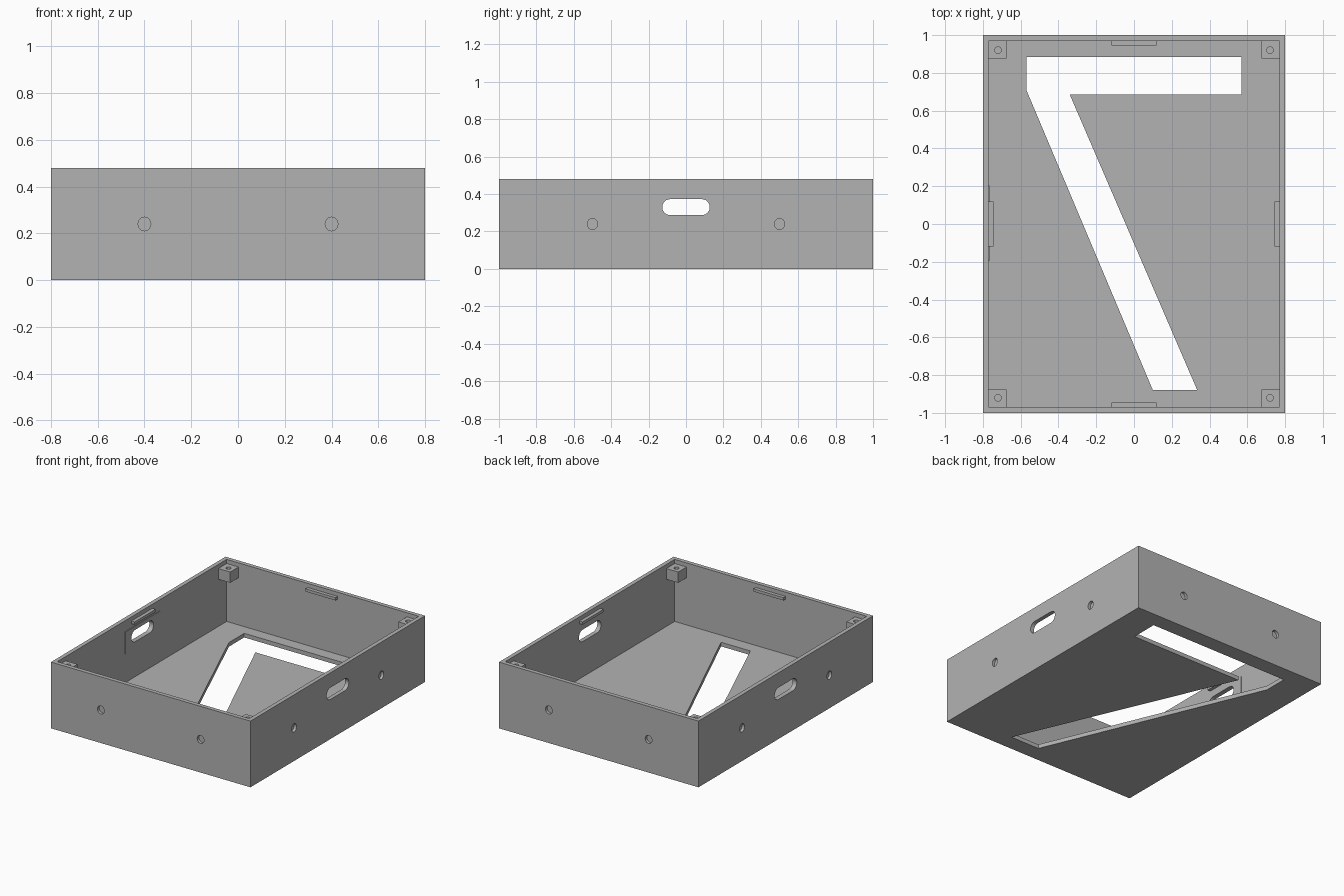
import bpy, bmesh
from math import cos, sin, pi

if "Cube" in bpy.data.objects:
    bpy.data.objects.remove(bpy.data.objects["Cube"])

grey = bpy.data.materials.new("plain grey")
grey.use_nodes = True
colour = (0.45, 0.45, 0.45, 1)
grey.diffuse_color = colour
grey.node_tree.nodes["Principled BSDF"].inputs["Base Color"].default_value = colour

W, L, H = 0.8, 1.0, 0.48      # half width, half length, height
WALL = 0.03
IX, IY = W - WALL, L - WALL   # inner faces of the walls
LEDGE = H - WALL              # top of the lid supports


def prism(name, outline, axis, start, end):
    """Extrude a 2D outline along an axis."""
    place = {"x": lambda u, v, w: (w, u, v),
             "y": lambda u, v, w: (u, w, v),
             "z": lambda u, v, w: (u, v, w)}[axis]
    bm = bmesh.new()
    low = [bm.verts.new(place(u, v, start)) for u, v in outline]
    high = [bm.verts.new(place(u, v, end)) for u, v in outline]
    bm.faces.new(low)
    bm.faces.new(high)
    n = len(outline)
    for i in range(n):
        j = (i + 1) % n
        bm.faces.new((low[i], low[j], high[j], high[i]))
    bmesh.ops.recalc_face_normals(bm, faces=bm.faces)
    mesh = bpy.data.meshes.new(name)
    bm.to_mesh(mesh)
    bm.free()
    mesh.materials.append(grey)
    obj = bpy.data.objects.new(name, mesh)
    bpy.context.collection.objects.link(obj)
    return obj


def box(name, x0, x1, y0, y1, z0, z1):
    return prism(name, [(x0, y0), (x1, y0), (x1, y1), (x0, y1)], "z", z0, z1)


def ellipse(u, v, ru, rv, n=32):
    return [(u + ru * cos(2 * pi * i / n), v + rv * sin(2 * pi * i / n))
            for i in range(n)]


def pill(u, v, half, r, n=12):
    right = [(u + half - r + r * cos(a), v + r * sin(a))
             for a in (pi * i / n - pi / 2 for i in range(n + 1))]
    return right + [(2 * u - p, 2 * v - q) for p, q in right]


def cut(obj, cutter):
    """Subtract the cutter from obj, then discard it."""
    cutter.hide_render = True
    mod = obj.modifiers.new("cut", "BOOLEAN")
    mod.operation, mod.solver, mod.object = "DIFFERENCE", "EXACT", cutter
    bpy.context.view_layer.objects.active = obj
    bpy.ops.object.modifier_apply(modifier=mod.name)
    bpy.data.objects.remove(cutter)


def smooth(obj):
    bpy.ops.object.select_all(action="DESELECT")
    obj.select_set(True)
    bpy.context.view_layer.objects.active = obj
    bpy.ops.object.shade_smooth_by_angle(angle=pi / 6)


def slot_cutter():
    return prism("slot_cutter", pill(0, 0.33, 0.127, 0.043), "x", -1, 1)


# Open tray with a cut-out floor
tray = box("tray", -W, W, -L, L, 0, H)
cut(tray, box("cavity", -IX, IX, -IY, IY, WALL, 1))
opening = [(-0.57, 0.885), (0.57, 0.885), (0.57, 0.685), (-0.34, 0.685),
           (0.335, -0.88), (0.1, -0.88), (-0.57, 0.71)]
cut(tray, prism("floor_opening", opening, "z", -0.1, 0.1))

# Rounded slots through both side walls
cut(tray, slot_cutter())

# Shallow round sockets on the outside of each wall
DEPTH = 0.02
for side in (-1, 1):
    for along in (-1, 1):
        cut(tray, prism("socket", ellipse(along * 0.4, 0.24, 0.027, 0.029), "y",
                        side * (L - DEPTH), side * (L + 0.1)))
        cut(tray, prism("socket", ellipse(along * 0.5, 0.24, 0.027, 0.03), "x",
                        side * (W - DEPTH), side * (W + 0.1)))
smooth(tray)

# Drilled corner blocks that carry the lid
BLOCK, SINK = 0.095, 0.01
for sx, x_name in ((-1, "right"), (1, "left")):
    for sy, y_name in ((-1, "front"), (1, "back")):
        xs = sorted((sx * (IX - BLOCK), sx * (IX + SINK)))
        ys = sorted((sy * (IY - BLOCK), sy * (IY + SINK)))
        block = box(f"{y_name}_{x_name}_corner_block", *xs, *ys, LEDGE - 0.078, LEDGE)
        hole = ellipse(sx * 0.72, sy * 0.92, 0.018, 0.018, 24)
        cut(block, prism("screw_hole", hole, "z", LEDGE - 0.06, 1))
        smooth(block)

# Small catch tabs in the middle of each wall
TAB, REACH = 0.12, 0.025
for s, x_name, y_name in ((-1, "right", "front"), (1, "left", "back")):
    ys = sorted((s * (IY - REACH), s * (IY + SINK)))
    box(f"{y_name}_tab", -TAB, TAB, *ys, LEDGE - 0.02, LEDGE)
    xs = sorted((s * (IX - REACH), s * (IX + SINK)))
    box(f"{x_name}_tab", *xs, -TAB, TAB, LEDGE - 0.02, LEDGE)

# Thin plate around the slot on the inside of one side wall
plate = box("slot_plate", -IX - SINK, -IX + 0.004, -0.195, 0.205, 0.24, 0.4)
cut(plate, slot_cutter())
smooth(plate)
